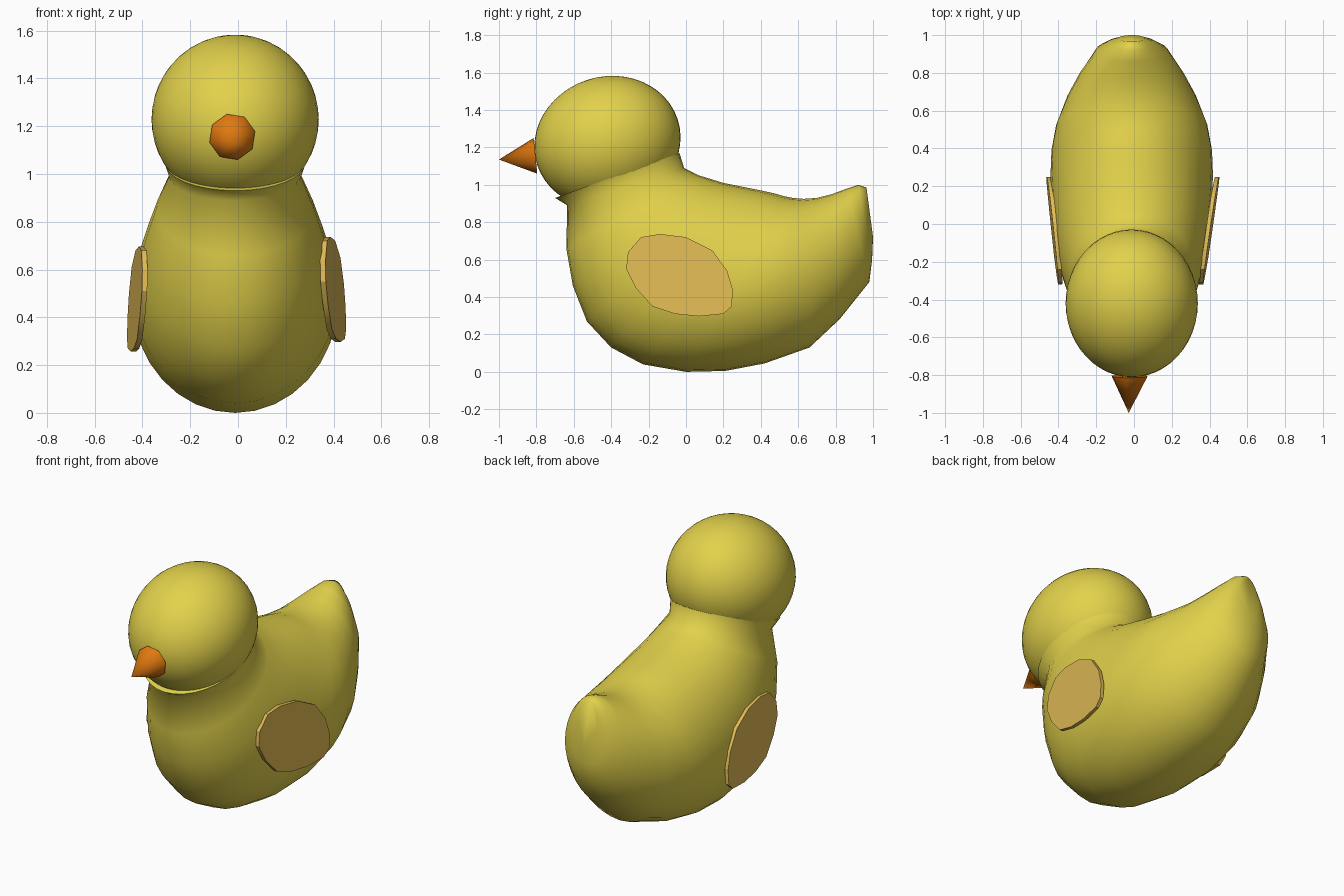
import bpy, bmesh, math
from mathutils import Vector

cube = bpy.data.objects.get("Cube")
if cube:
    bpy.data.objects.remove(cube, do_unlink=True)

MID = -0.012  # centre line of head and body


def material(name, rgb):
    mat = bpy.data.materials.new(name)
    mat.use_nodes = True
    mat.diffuse_color = (*rgb, 1)
    mat.node_tree.nodes["Principled BSDF"].inputs["Base Color"].default_value = (*rgb, 1)
    return mat


def finish(bm, name, mat, angle):
    bmesh.ops.recalc_face_normals(bm, faces=bm.faces)
    mesh = bpy.data.meshes.new(name)
    bm.to_mesh(mesh)
    bm.free()
    mesh.materials.append(mat)
    obj = bpy.data.objects.new(name, mesh)
    bpy.context.collection.objects.link(obj)
    bpy.ops.object.select_all(action="DESELECT")
    obj.select_set(True)
    bpy.context.view_layer.objects.active = obj
    bpy.ops.object.shade_smooth_by_angle(angle=math.radians(angle))
    return obj


yellow = material("duckling yellow", (0.76, 0.64, 0.07))
tan = material("wing tan", (0.76, 0.50, 0.09))
orange = material("beak orange", (0.75, 0.19, 0.005))

# Body: elliptical rings fanning from the neck round to the tail
# (back y, back z, belly y, belly z, half width)
RINGS = [
    (-0.035, 1.17, -0.70, 0.93, 0.295),
    (-0.01, 1.09, -0.635, 0.89, 0.275),
    (0.07, 1.05, -0.64, 0.66, 0.33),
    (0.20, 1.01, -0.605, 0.46, 0.37),
    (0.30, 0.99, -0.53, 0.27, 0.40),
    (0.40, 0.97, -0.40, 0.13, 0.415),
    (0.47, 0.955, -0.23, 0.04, 0.425),
    (0.52, 0.94, 0.00, 0.00, 0.43),
    (0.57, 0.93, 0.21, 0.005, 0.425),
    (0.63, 0.925, 0.42, 0.045, 0.40),
    (0.70, 0.93, 0.66, 0.13, 0.34),
    (0.78, 0.95, 0.82, 0.28, 0.275),
    (0.86, 0.98, 0.98, 0.48, 0.19),
    (0.92, 1.00, 0.995, 0.60, 0.13),
    (0.965, 0.985, 1.00, 0.72, 0.07),
]
SIDES = 32
bm = bmesh.new()
loops = []
for by, bz, fy, fz, width in RINGS:
    back, belly = Vector((MID, by, bz)), Vector((MID, fy, fz))
    centre, arm = (back + belly) / 2, (back - belly) / 2
    loops.append([
        bm.verts.new(centre + arm * math.cos(a) + Vector((width * math.sin(a), 0, 0)))
        for a in (math.tau * i / SIDES for i in range(SIDES))
    ])
for a, b in zip(loops, loops[1:]):
    for i in range(SIDES):
        j = (i + 1) % SIDES
        bm.faces.new((a[i], a[j], b[j], b[i]))
bm.faces.new(loops[0])
bm.faces.new(loops[-1])
finish(bm, "body", yellow, 80)

# Head: ellipsoid tipped slightly forward
bm = bmesh.new()
bmesh.ops.create_uvsphere(bm, u_segments=48, v_segments=24, radius=1)
head = finish(bm, "head", yellow, 60)
head.scale = (0.35, 0.395, 0.35)
head.rotation_euler.x = math.radians(18)
head.location = (MID, -0.42, 1.228)

# Beak: eight-sided cone with its base against the face
bm = bmesh.new()
tip = bm.verts.new((-0.028, -1.0, 1.135))
base = []
for i in range(8):
    a = math.tau * (i + 0.3) / 8
    base.append(bm.verts.new((-0.024 + 0.098 * math.cos(a),
                              -0.805 - 0.01 * math.sin(a),
                              1.155 + 0.098 * math.sin(a))))
bm.faces.new(base)
for i in range(8):
    bm.faces.new((base[i], base[(i + 1) % 8], tip))
finish(bm, "beak", orange, 50)

# Wings: thin rounded plates leaning out toward the tail
WING = [(-0.32, 0.55), (-0.31, 0.64), (-0.24, 0.72), (-0.14, 0.737), (0.0, 0.72),
        (0.14, 0.65), (0.22, 0.54), (0.25, 0.44), (0.245, 0.35), (0.20, 0.31),
        (0.07, 0.297), (-0.06, 0.31), (-0.18, 0.35), (-0.27, 0.45)]


def wing(name, side, offset, slope, drop):
    bm = bmesh.new()
    faces = []
    for depth in (-0.011, 0.011):
        faces.append([
            bm.verts.new((side * (offset + slope * y - 0.03 * (z - 0.52) + depth), y, z - drop))
            for y, z in WING
        ])
    inner, outer = faces
    bm.faces.new(inner)
    bm.faces.new(outer)
    for i in range(len(WING)):
        j = (i + 1) % len(WING)
        bm.faces.new((inner[i], inner[j], outer[j], outer[i]))
    finish(bm, name, tan, 30)


wing("left_wing", 1, 0.402, 0.14, 0)
wing("right_wing", -1, 0.424, 0.10, 0.04)
